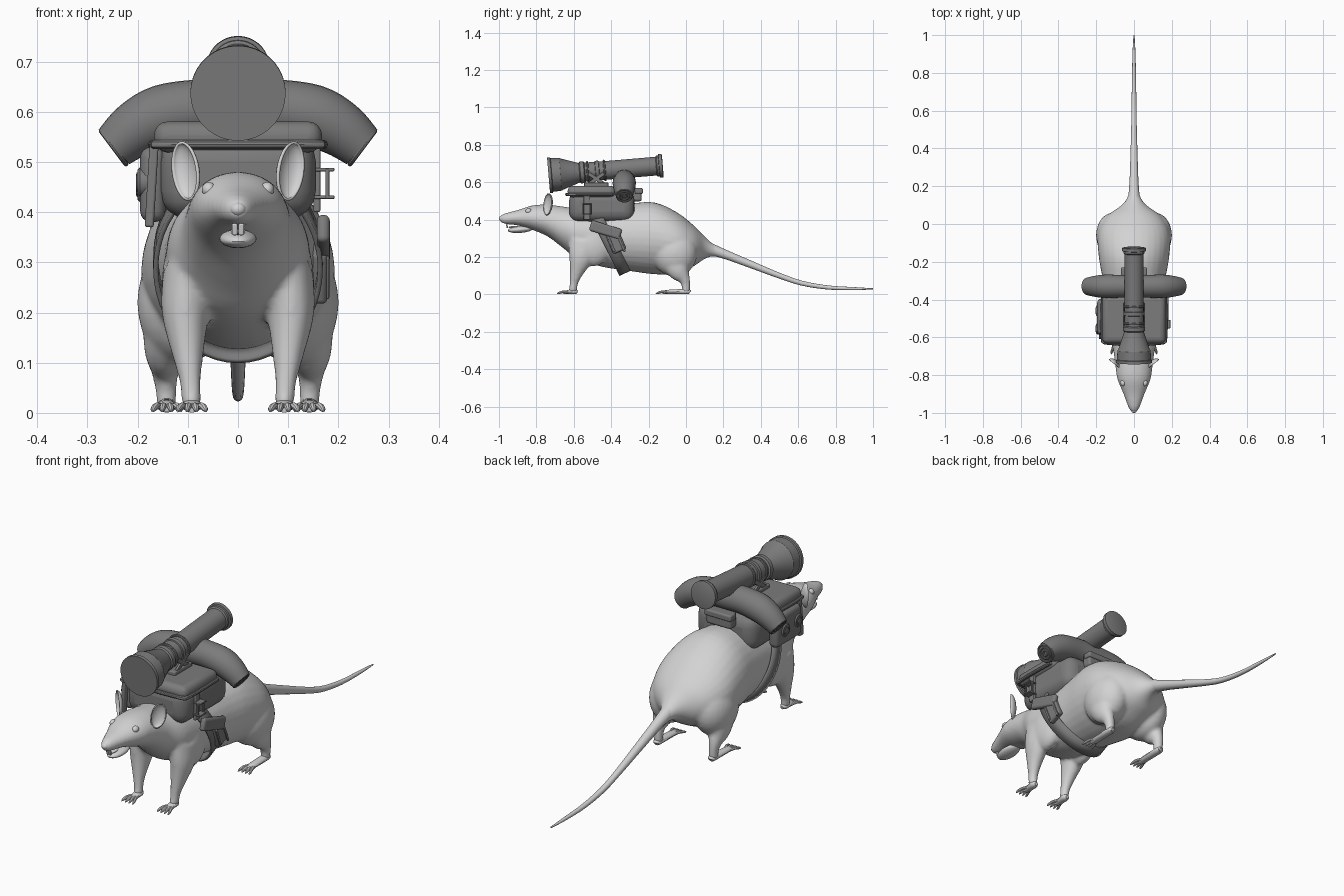
import bpy, bmesh, math
from mathutils import Vector, Matrix, Euler

if "Cube" in bpy.data.objects:
    bpy.data.objects.remove(bpy.data.objects["Cube"])


def material(name, value):
    m = bpy.data.materials.new(name)
    m.use_nodes = True
    colour = (value, value, value, 1)
    m.diffuse_color = colour
    for node in m.node_tree.nodes:
        if node.type == "BSDF_PRINCIPLED":
            node.inputs["Base Color"].default_value = colour
    return m


fur = material("pale grey fur", 0.65)
gear = material("dark grey gear", 0.2)
Z = Vector((0, 0, 1))


def smooth_rows(rows, steps):
    """Catmull-Rom interpolation of path rows."""
    out = []
    for i in range(len(rows) - 1):
        a, b, c, d = (rows[min(max(j, 0), len(rows) - 1)] for j in range(i - 1, i + 3))
        for k in range(steps):
            t = k / steps
            out.append((2 * b + (c - a) * t + (2 * a - 5 * b + 4 * c - d) * t ** 2
                        + (3 * b - a - 3 * c + d) * t ** 3) * 0.5)
    return out + [rows[-1]]


def tube(bm, rows, n=24, steps=4, axis=None):
    """Loft rings; each row is x, y, z and two radii."""
    rows = [Vector(r) for r in rows]
    if steps > 1:
        rows = smooth_rows(rows, steps)
    pts = [Vector(r[:3]) for r in rows]
    whole = (pts[-1] - pts[0]).normalized()
    ref = Z if abs(whole.z) < 0.75 else Vector((0, 1, 0))
    rings = []
    for i, p in enumerate(pts):
        t = axis or pts[min(i + 1, len(pts) - 1)] - pts[max(i - 1, 0)]
        side = t.cross(ref).normalized()
        up = side.cross(t).normalized()
        ring = []
        for k in range(n):
            a = math.tau * k / n
            ring.append(bm.verts.new(p + side * math.cos(a) * rows[i][3] + up * math.sin(a) * rows[i][4]))
        rings.append(ring)
    for r, s in zip(rings, rings[1:]):
        for k in range(n):
            bm.faces.new((r[k], r[k - 1], s[k - 1], s[k]))
    bm.faces.new(rings[0])
    bm.faces.new(rings[-1])


def ball(bm, centre, radii, rot=(0, 0, 0)):
    m = Matrix.LocRotScale(Vector(centre), Euler(rot), Vector(radii))
    return bmesh.ops.create_uvsphere(bm, u_segments=24, v_segments=14, radius=1, matrix=m)["verts"]


def finish(name, bm, mat):
    bmesh.ops.recalc_face_normals(bm, faces=bm.faces[:])
    mesh = bpy.data.meshes.new(name)
    bm.to_mesh(mesh)
    bm.free()
    mesh.materials.append(mat)
    ob = bpy.data.objects.new(name, mesh)
    bpy.context.collection.objects.link(ob)
    return ob


def box(name, centre, size, bevel=0.01, rot=(0, 0, 0), mat=gear):
    bm = bmesh.new()
    bmesh.ops.create_cube(bm, size=1, matrix=Matrix.Diagonal((*size, 1)))
    ob = finish(name, bm, mat)
    ob.location, ob.rotation_euler = centre, rot
    mod = ob.modifiers.new("rounding", "BEVEL")
    mod.width, mod.segments = bevel, 4
    return ob


def torus(name, centre, axis, radius, thick):
    bm = bmesh.new()
    q = Vector(axis).to_track_quat("Z", "Y")
    n, m = 28, 8
    grid = [[bm.verts.new(Vector(centre) + q @ Vector((
        (radius + thick * math.cos(b)) * math.cos(a), (radius + thick * math.cos(b)) * math.sin(a),
        thick * math.sin(b)))) for b in (math.tau * j / m for j in range(m))]
        for a in (math.tau * i / n for i in range(n))]
    for i in range(n):
        for j in range(m):
            bm.faces.new((grid[i][j], grid[i - 1][j], grid[i - 1][j - 1], grid[i][j - 1]))
    return finish(name, bm, gear)


# Body: torso, head and legs fused into one skin
bm = bmesh.new()
torso = [(-.995, .405, .014, .014), (-.97, .405, .03, .028), (-.9, .41, .056, .041),
         (-.82, .41, .088, .066), (-.74, .395, .1, .085), (-.66, .36, .112, .11),
         (-.58, .325, .14, .135), (-.45, .305, .147, .157), (-.3, .305, .165, .18),
         (-.17, .3, .187, .192), (-.05, .275, .19, .165), (.04, .26, .145, .11),
         (.1, .25, .065, .06), (.15, .235, .032, .032), (.22, .21, .022, .022)]
tube(bm, [(0, *r) for r in torso], 32, 4, Vector((0, 1, 0)))
for s in (-1, 1):
    ball(bm, (s * .112, -.06, .22), (.089, .12, .125))
    ball(bm, (s * .1, -.5, .26), (.052, .1, .11))
    tube(bm, [(s * .1, -.54, .28, .05, .09), (s * .105, -.56, .2, .047, .068),
              (s * .1, -.585, .12, .032, .038), (s * .095, -.6, .06, .021, .023),
              (s * .092, -.605, .012, .02, .022)])
    tube(bm, [(s * .13, -.07, .22, .06, .1), (s * .143, -.04, .13, .045, .062),
              (s * .145, -.008, .08, .027, .031), (s * .143, 0, .04, .021, .023),
              (s * .142, 0, .012, .02, .022)])
body = finish("body", bm, fur)
mod = body.modifiers.new("fuse", "REMESH")
mod.mode, mod.voxel_size, mod.use_smooth_shade = "VOXEL", .008, True
mod = body.modifiers.new("soften", "SMOOTH")
mod.factor, mod.iterations = .5, 7

# Tail
bm = bmesh.new()
tail = [(.06, .262, .05), (.13, .242, .033), (.22, .21, .024), (.36, .155, .019), (.5, .1, .015),
        (.62, .06, .013), (.76, .037, .011), (.9, .031, .008), (1, .03, .003)]
tube(bm, [(0, y, z, r, r) for y, z, r in tail], 16)
finish("tail", bm, fur)

# Feet with splayed toes and claws
for s, word in ((-1, "right"), (1, "left")):
    for part, x, heel, ball_y, tip in (("front", .092, -.58, -.645, -.69), ("hind", .142, .022, -.115, -.162)):
        bm = bmesh.new()
        x *= s
        tube(bm, [(x, heel, .012, .008, .008), (x, heel - .015, .015, .018, .014),
                  (x, ball_y + .02, .013, .019, .012), (x, ball_y - .012, .009, .013, .008)], 14)
        for k in range(4):
            dx = (k - 1.5) * .013
            tube(bm, [(x + dx * .5, ball_y + .02, .011, .007, .007), (x + dx, ball_y - .01, .014, .007, .007),
                      (x + dx * 1.35, tip + .012, .008, .006, .006), (x + dx * 1.45, tip, .003, .002, .002)], 8, 3)
        finish(f"{word}_{part}_foot", bm, fur)

    # Ear: thin open bowl turned outward
    bm = bmesh.new()
    ball(bm, (0, 0, 0), (1, 1, 1))
    bmesh.ops.delete(bm, geom=[v for v in bm.verts if v.co.y < -.05], context="VERTS")
    bmesh.ops.transform(bm, verts=bm.verts, matrix=Matrix.Diagonal((.034, .022, .06, 1)))
    ear = finish(f"{word}_ear", bm, fur)
    ear.location = (s * .106, -.74, .482)
    ear.rotation_euler = (0, s * .2, s * .7)
    mod = ear.modifiers.new("thickness", "SOLIDIFY")
    mod.thickness = .005

    # Eye
    bm = bmesh.new()
    ball(bm, (s * .058, -.842, .445), (.014, .017, .015))
    finish(f"{word}_eye", bm, fur)
    box(f"{word}_tooth", (s * .0065, -.957, .366), (.011, .008, .024), .003, (.2, 0, 0), fur)

# Nose, lower jaw and tongue
for name, centre, radii, tilt in (("nose", (0, -.985, .406), (.016, .015, .014), 0),
                                  ("lower_jaw", (0, -.885, .347), (.037, .068, .018), .08),
                                  ("tongue", (0, -.92, .36), (.014, .03, .006), .05)):
    bm = bmesh.new()
    ball(bm, centre, radii, (tilt, 0, 0))
    finish(name, bm, fur)

# Pack: main bag, lid with piping, side and rear pockets
box("pack_bag", (0, -.45, .472), (.31, .35, .17), .055)
box("pack_lid", (0, -.505, .55), (.335, .255, .062), .028)
bm = bmesh.new()
rim = [(-.166, -.39), (-.168, -.59), (-.13, -.632), (.13, -.632), (.168, -.59), (.166, -.39)]
tube(bm, [(x, y, .535, .009, .009) for x, y in rim], 10, 4, None)
finish("lid_piping", bm, gear)
box("side_pocket", (-.17, -.49, .455), (.05, .19, .15), .022)
box("corner_strap", (-.172, -.595, .455), (.018, .03, .17), .005, (0, .06, 0))
box("rear_pocket", (0, -.262, .533), (.13, .05, .07), .012)
box("rear_pocket_flap", (0, -.252, .553), (.14, .045, .03), .008)
for y, z in ((-.46, .45), (-.555, .46)):
    bm = bmesh.new()
    tube(bm, [(-.17, y, z, .03, .03), (-.195, y, z, .03, .03), (-.2, y, z, .025, .025)], 20, 1)
    finish("side_canister", bm, gear)
    torus("canister_ring", (-.199, y, z), (1, 0, 0), .016, .004)

# Side buckle on the left
box("buckle_strap", (.157, -.53, .465), (.014, .035, .13), .004)
for z in (.43, .485):
    box("buckle_prong", (.172, -.53, z), (.04, .045, .007), .002)
for y in (-.55, -.51):
    box("buckle_bar", (.178, y, .457), (.008, .007, .06), .002)

# Belly belt, leaning back toward the bottom
bm = bmesh.new()
width = Vector((0, .9, .42)) * .032
loop = []
for k in range(48):
    a = math.tau * k / 48
    z = .3 + .183 * math.sin(a)
    p = Vector((.164 * math.cos(a), -.47 + (.4 - z) * .5, z))
    loop.append((bm.verts.new(p - width), bm.verts.new(p + width)))
for k in range(48):
    bm.faces.new((loop[k - 1][0], loop[k][0], loop[k][1], loop[k - 1][1]))
belt = finish("belly_belt", bm, gear)
mod = belt.modifiers.new("thickness", "SOLIDIFY")
mod.thickness, mod.offset = .01, 0

# Holster hanging on the belt
box("holster", (.163, -.375, .28), (.03, .075, .11), .01, (.4, 0, 0))
box("holster_flap", (.17, -.43, .345), (.026, .17, .058), .012, (-.3, 0, 0))
for y in (-.4, -.345):
    box("holster_clip", (.178, y, .27), (.008, .012, .09), .003, (.4, 0, 0))

# Bedroll, drooping at both ends, with rolled layers showing
bm = bmesh.new()
half = [(.247, .53, .046), (.205, .565, .056), (.15, .592, .062), (.07, .605, .06)]
path = [(-x, z, r) for x, z, r in half] + [(0, .605, .06)] + [(x, z, r) for x, z, r in half[::-1]]
tube(bm, [(x, -.33, z, r, r) for x, z, r in path], 28)
finish("bedroll", bm, gear)
for s in (-1, 1):
    for r in (.041, .027, .012):
        torus("bedroll_layer", (s * .248, -.33, .529), (s * .8, 0, -.6), r, .005)

# Shoulder tube with flared front
axis = Vector((0, 1, .085))
start = Vector((0, -.735, .637))
bm = bmesh.new()
profile = [(0, .088), (0, .095), (.015, .095), (.018, .09), (.065, .088), (.07, .084), (.165, .052),
           (.17, .058), (.19, .058), (.195, .051), (.25, .051), (.252, .056), (.27, .056), (.272, .05),
           (.575, .05), (.58, .056), (.59, .056), (.592, .063), (.608, .063), (.611, .055)]
tube(bm, [(*(start + axis * d), r, r) for d, r in profile], 36, 1, axis)
finish("shoulder_tube", bm, gear)

# Tube mount
box("mount_plate", (0, -.48, .587), (.11, .13, .022), .006)
for s in (-1, 1):
    box("mount_strut", (s * .046, -.48, .618), (.012, .1, .02), .003, (.6, 0, 0))
    box("mount_brace", (s * .046, -.48, .618), (.012, .1, .02), .003, (-.6, 0, 0))
for d in (.21, .3):
    torus("mount_clamp", start + axis * d, axis, .052, .006)

# Smooth shading with kept edges
bpy.ops.object.select_all(action="DESELECT")
for ob in bpy.context.scene.objects:
    if ob.type == "MESH":
        ob.select_set(True)
        bpy.context.view_layer.objects.active = ob
bpy.ops.object.shade_smooth_by_angle(angle=math.radians(35))
